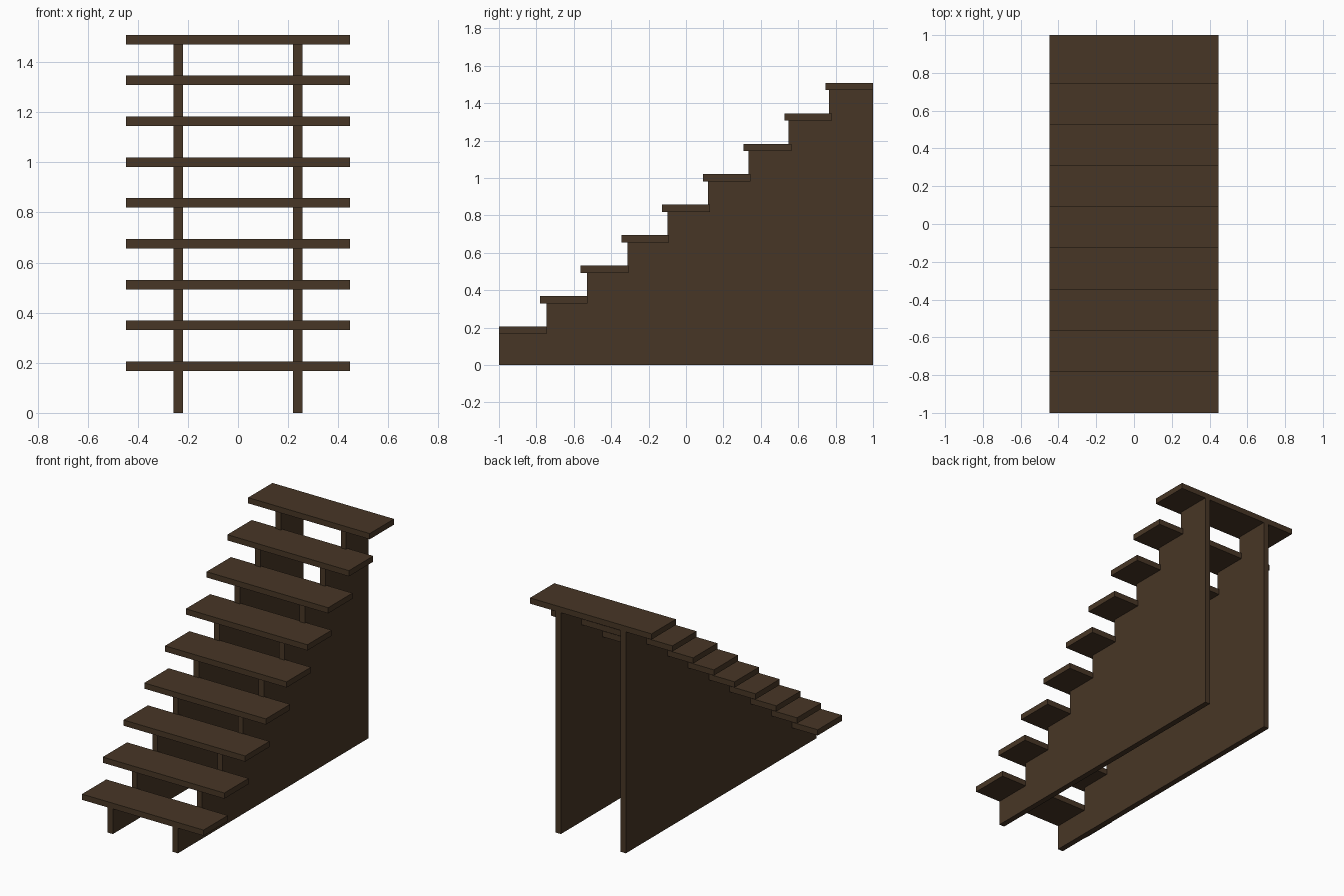
import bpy, bmesh
from mathutils import Vector

if "Cube" in bpy.data.objects:
    bpy.data.objects.remove(bpy.data.objects["Cube"])

wood = bpy.data.materials.new("dark brown wood")
wood.diffuse_color = (0.064, 0.037, 0.019, 1)
wood.use_nodes = True
wood.node_tree.nodes["Principled BSDF"].inputs["Base Color"].default_value = wood.diffuse_color

N = 9            # number of steps
RISE = 0.163     # height between treads
THICK = 0.038    # tread thickness
Z0 = 0.167       # underside of first tread


def finish(name, bm):
    bmesh.ops.recalc_face_normals(bm, faces=bm.faces)
    mesh = bpy.data.meshes.new(name)
    bm.to_mesh(mesh)
    bm.free()
    mesh.materials.append(wood)
    obj = bpy.data.objects.new(name, mesh)
    bpy.context.collection.objects.link(obj)


# Treads: overlapping planks, each one step higher and further back
for i in range(N):
    bm = bmesh.new()
    bmesh.ops.create_cube(bm, size=1)
    bmesh.ops.scale(bm, vec=(0.894, 0.255, THICK), verts=bm.verts)
    y = -0.8725 + i * 1.745 / (N - 1)
    bmesh.ops.translate(bm, vec=(0, y, Z0 + THICK / 2 + i * RISE), verts=bm.verts)
    finish(f"tread_{i + 1}", bm)

# Stringers: solid stepped side panels reaching the floor
profile = [(1, 0), (-1, 0)]
for i in range(N):
    front = -1 if i == 0 else -0.745 + (i - 1) * 0.2157
    back = 1 if i == N - 1 else -0.745 + i * 0.2157
    z = Z0 + i * RISE
    profile += [(front, z), (back, z)]

for side, x in (("left", -0.239), ("right", 0.239)):
    bm = bmesh.new()
    face = bm.faces.new([bm.verts.new((x - 0.019, y, z)) for y, z in profile])
    ext = bmesh.ops.extrude_face_region(bm, geom=[face], use_keep_orig=True)
    moved = [v for v in ext["geom"] if isinstance(v, bmesh.types.BMVert)]
    bmesh.ops.translate(bm, vec=Vector((0.038, 0, 0)), verts=moved)
    finish(f"{side}_stringer", bm)
